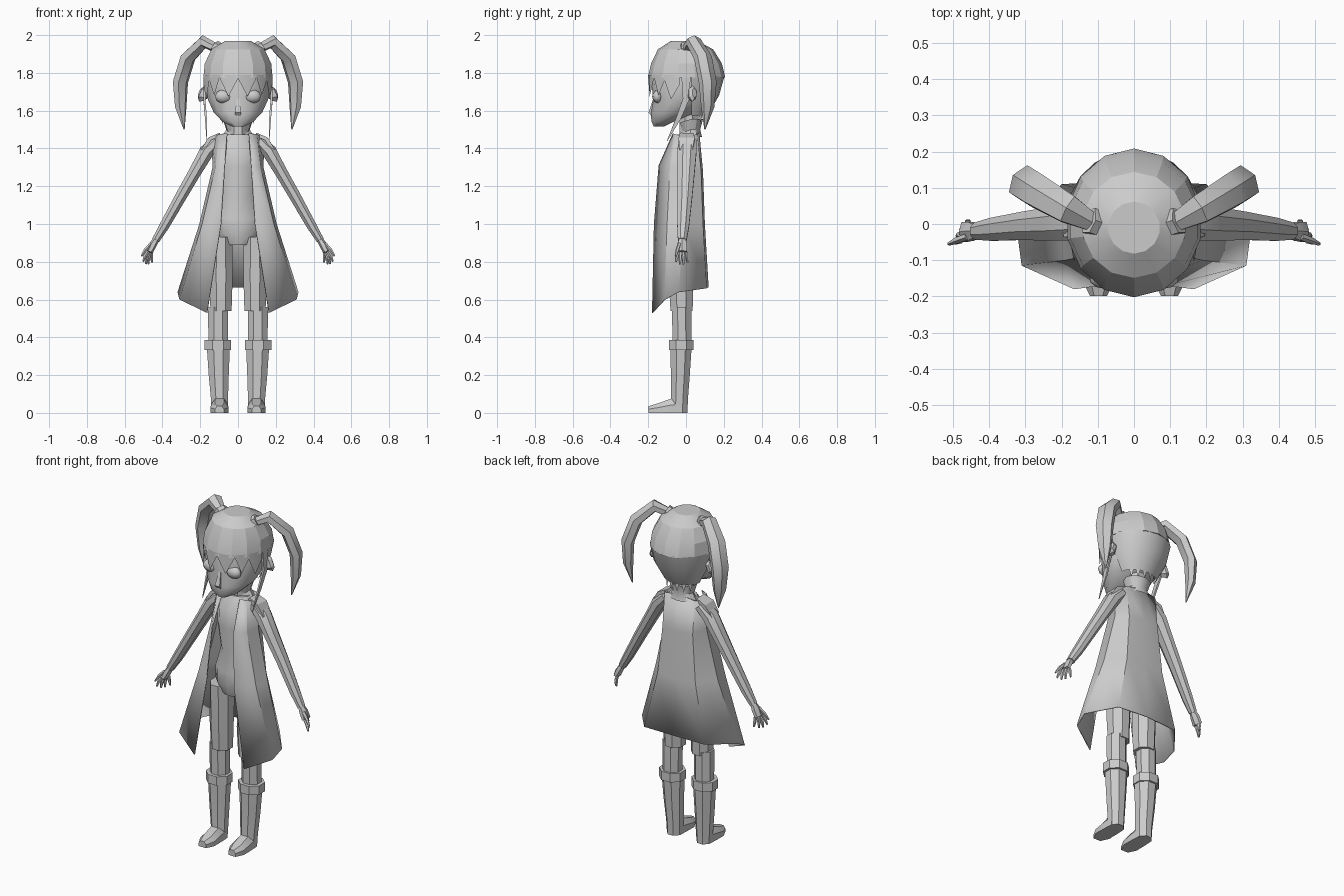
import bpy
import bmesh
from math import sin, cos, pi, radians
from mathutils import Vector

default_cube = bpy.data.objects.get("Cube")
if default_cube:
    bpy.data.objects.remove(default_cube, do_unlink=True)

GREY = (0.6, 0.6, 0.6, 1.0)
material = bpy.data.materials.new("plain grey")
material.use_nodes = True
material.diffuse_color = GREY
material.node_tree.nodes["Principled BSDF"].inputs["Base Color"].default_value = GREY


def finish(name, bm, angle=30):
    bmesh.ops.recalc_face_normals(bm, faces=bm.faces)
    mesh = bpy.data.meshes.new(name)
    bm.to_mesh(mesh)
    bm.free()
    mesh.materials.append(material)
    obj = bpy.data.objects.new(name, mesh)
    bpy.context.collection.objects.link(obj)
    bpy.ops.object.select_all(action="DESELECT")
    bpy.context.view_layer.objects.active = obj
    obj.select_set(True)
    bpy.ops.object.shade_smooth_by_angle(angle=radians(angle))
    return obj


def loft(name, rings, closed=True, angle=30, side=1):
    """Skin a stack of point rings; closed rings also get end caps."""
    bm = bmesh.new()
    rows = [[bm.verts.new((p[0] * side, p[1], p[2])) for p in ring] for ring in rings]
    count = len(rows[0])
    for low, high in zip(rows, rows[1:]):
        for i in range(count if closed else count - 1):
            j = (i + 1) % count
            bm.faces.new((low[i], low[j], high[j], high[i]))
    if closed:
        bm.faces.new(rows[0])
        bm.faces.new(rows[-1])
    return finish(name, bm, angle)


def pair(name, rings, **options):
    loft("left_" + name, rings, **options)
    loft("right_" + name, rings, side=-1, **options)


def oval(x, front, back, z, width, sides=8, tilt=0.0):
    """Horizontal ring given by its half width and front and back limits."""
    mid, depth = (front + back) / 2, (back - front) / 2
    angles = [2 * pi * (i + 0.5) / sides for i in range(sides)]
    grow = 1 / cos(pi / sides)
    return [(x + width * grow * cos(a), mid + depth * grow * sin(a),
             z + tilt * sin(a)) for a in angles]


def tube(path, sides=6, ref=(0, 1, 0)):
    """Rings along a path of (point, radius along ref, radius across)."""
    points = [Vector(step[0]) for step in path]
    rings = []
    for i, (_, wide, thin) in enumerate(path):
        along = points[min(i + 1, len(points) - 1)] - points[max(i - 1, 0)]
        along.normalize()
        u = Vector(ref)
        u = (u - along * u.dot(along)).normalized()
        v = along.cross(u)
        angles = [2 * pi * (k + 0.5) / sides for k in range(sides)]
        rings.append([points[i] + u * wide * cos(a) + v * thin * sin(a) for a in angles])
    return rings


# Head: chin to skull, then nose, eyes and ears
loft("head", [oval(0, f, b, z, w, 14) for f, b, z, w in (
    (-.17, -.12, 1.515, .03), (-.18, -.07, 1.54, .08), (-.185, .06, 1.59, .128),
    (-.17, .12, 1.66, .16), (-.18, .15, 1.76, .17), (-.15, .15, 1.85, .15))], angle=40)
loft("nose", [oval(0, f, -.15, z, w, 4) for f, z, w in (
    (-.175, 1.56, .012), (-.198, 1.59, .016), (-.172, 1.67, .006))])
pair("eye", [oval(.078, -.145 - .033 * sin(a), -.145 + .02 * sin(a),
                  1.675 - .036 * cos(a), .043 * sin(a), 10)
             for a in [pi * (k + .3) / 6.6 for k in range(7)]], angle=60)
pair("ear", tube([((.165, .02, 1.68), .015, .03), ((.188, .035, 1.69), .026, .046),
                  ((.2, .045, 1.695), .014, .03)]))
loft("neck", [oval(0, -.035, .065, z, .048) for z in (1.42, 1.62)])

# Hair: crown, nape, fringe
loft("hair_crown", [oval(0, f, b, z, w, 14) for f, b, z, w in (
    (-.197, .203, 1.775, .183), (-.18, .185, 1.85, .176),
    (-.145, .14, 1.925, .14), (-.08, .06, 1.968, .07))], angle=20)
arc = [pi * k / 10 for k in range(11)]
loft("hair_nape", [[(w * cos(a), .03 + (b - .03) * sin(a), z) for a in arc]
                   for w, b, z in ((.183, .203, 1.78), (.165, .175, 1.68), (.11, .115, 1.575))],
     closed=False, angle=40)
bm = bmesh.new()
for k in range(6):
    a = pi * (k - 2.5) / 8
    cone = [(.1 * sin(a + d), .03 + .085 * cos(a + d), z)
            for d, z in ((-.16, 1.59), (.16, 1.59), (0, 1.53))]
    bm.faces.new([bm.verts.new(p) for p in cone])
finish("nape_tips", bm)


def fringe_point(degrees, z):
    a = radians(degrees)
    return (.185 * sin(a), .003 - .203 * cos(a), z)


notches = [(0, 1.77), (32, 1.775), (55, 1.76), (80, 1.74)]
tips = [(16, 1.675), (43, 1.68), (66, 1.66)]
bm = bmesh.new()
for side in (1, -1):
    for (a, za), (t, zt), (b, zb) in zip(notches, tips, notches[1:]):
        outline = [(a, 1.79), (a, za), (t, zt), (b, zb), (b, 1.79)]
        ring = [bm.verts.new(fringe_point(side * d, z)) for d, z in outline]
        middle = bm.verts.new(fringe_point(side * t, 1.79))
        bm.faces.new((middle, ring[0], ring[1], ring[2]))
        bm.faces.new((middle, ring[2], ring[3], ring[4]))
finish("fringe", bm)

# Side locks and twin tails
pair("side_lock", tube([((.176, .0, 1.79), .035, .008), ((.178, -.0, 1.66), .024, .008),
                        ((.17, -.04, 1.56), .018, .007), ((.165, -.1, 1.44), .002, .002)], 4))
pair("twin_tail", tube([
    ((.105, .0, 1.925), .025, .025), ((.18, .04, 1.965), .045, .035),
    ((.265, .09, 1.88), .052, .037), ((.305, .115, 1.75), .052, .036),
    ((.303, .115, 1.62), .038, .028), ((.285, .1, 1.5), .003, .003)], 6, (-.55, .8, 0)))
pair("hair_tie", tube([((.095, .0, 1.92), .04, .035), ((.125, .01, 1.94), .04, .035)], 6))

# Body with waist and hips
loft("torso", [oval(0, f, b, z, w, 10) for f, b, z, w in (
    (-.085, .07, .89, .07), (-.1, .08, .95, .12), (-.1, .075, 1.03, .12),
    (-.085, .05, 1.15, .085), (-.105, .06, 1.3, .1), (-.09, .065, 1.4, .115),
    (-.045, .06, 1.475, .07))], angle=40)

# Legs, boots and feet
pair("thigh", [oval(.09, f, b, z, w) for f, b, z, w in (
    (-.082, .035, .54, .056), (-.092, .04, .7, .061), (-.095, .06, .93, .06))])
pair("stocking", [oval(.105, f, .028, z, w) for f, z, w in (
    (-.07, .34, .052), (-.075, .56, .053))])
pair("boot_cuff", [oval(.107, -.09, .04, z, .07) for z in (.332, .385)])
pair("boot", [oval(x, f, b, z, w) for x, f, b, z, w in (
    (.098, -.085, .008, .0, .042), (.098, -.08, .01, .07, .045),
    (.102, -.08, .02, .2, .053), (.104, -.083, .03, .35, .061))])
pair("foot", [[(.098 + w * s, y, z) for s, z in (
    (-1, 0), (1, 0), (1, top * .55), (.5, top), (-.5, top), (-1, top * .55))]
    for y, w, top in ((-.02, .043, .085), (-.08, .046, .075), (-.15, .047, .05), (-.198, .024, .036))])

# Open coat: half rows from front edge to spine, mirrored across the middle
half_rows = [
    [(.06, -.07, 1.48), (.1, -.055, 1.475), (.14, .0, 1.46), (.1, .06, 1.475), (0, .07, 1.49)],
    [(.072, -.145, 1.31), (.12, -.085, 1.3), (.135, .0, 1.3), (.1, .08, 1.28), (0, .09, 1.28)],
    [(.092, -.17, 1.0), (.19, -.1, 1.0), (.205, -.01, 1.0), (.125, .09, 1.0), (0, .1, 1.0)],
    [(.165, -.18, .53), (.31, -.115, .6), (.32, -.04, .64), (.2, .11, .66), (0, .12, .665)]]
coat_rows = [row + [(-x, y, z) for x, y, z in row[-2::-1]] for row in half_rows]
coat = loft("coat", coat_rows, closed=False, angle=25)
cloth = coat.modifiers.new("cloth_thickness", "SOLIDIFY")
cloth.thickness = .006

# Standing collar, open at the front, and shoulder flaps
turn = [radians(-60 + 30 * k) for k in range(11)]
loft("collar", [[(w * cos(a), .025 + d * sin(a), z - .02 * max(0, -sin(a))) for a in turn]
                for w, d, z in ((.085, .06, 1.46), (.062, .05, 1.5), (.08, .065, 1.555))],
     closed=False)
pair("shoulder_flap", tube([((.095, .005, 1.475), .05, .012), ((.15, .003, 1.45), .06, .014),
                            ((.19, .0, 1.39), .05, .01)], 4))

# Sleeves
pair("arm", tube([
    ((.11, .01, 1.44), .05, .035), ((.165, .005, 1.385), .055, .042),
    ((.225, .0, 1.28), .05, .036), ((.3, -.005, 1.15), .042, .033),
    ((.39, -.015, .99), .034, .028), ((.435, -.02, .915), .025, .022)], 8))

# Hands: palm, four fingers and a thumb
pair("palm", tube([((.43, -.02, .925), .018, .016), ((.45, -.02, .89), .03, .02),
                   ((.468, -.022, .853), .032, .017)], 6))
for finger, base, tip in (
        ("index_finger", (.475, -.043, .855), (.502, -.052, .8)),
        ("middle_finger", (.472, -.03, .85), (.488, -.032, .787)),
        ("ring_finger", (.466, -.015, .85), (.475, -.013, .787)),
        ("little_finger", (.458, .0, .852), (.455, .008, .797)),
        ("thumb", (.46, -.035, .895), (.511, -.055, .83))):
    middle = (Vector(base) + Vector(tip)) / 2 + Vector((.003, 0, .003))
    pair(finger, tube([(base, .01, .01), (middle, .0095, .0095), (tip, .005, .005)], 5))
